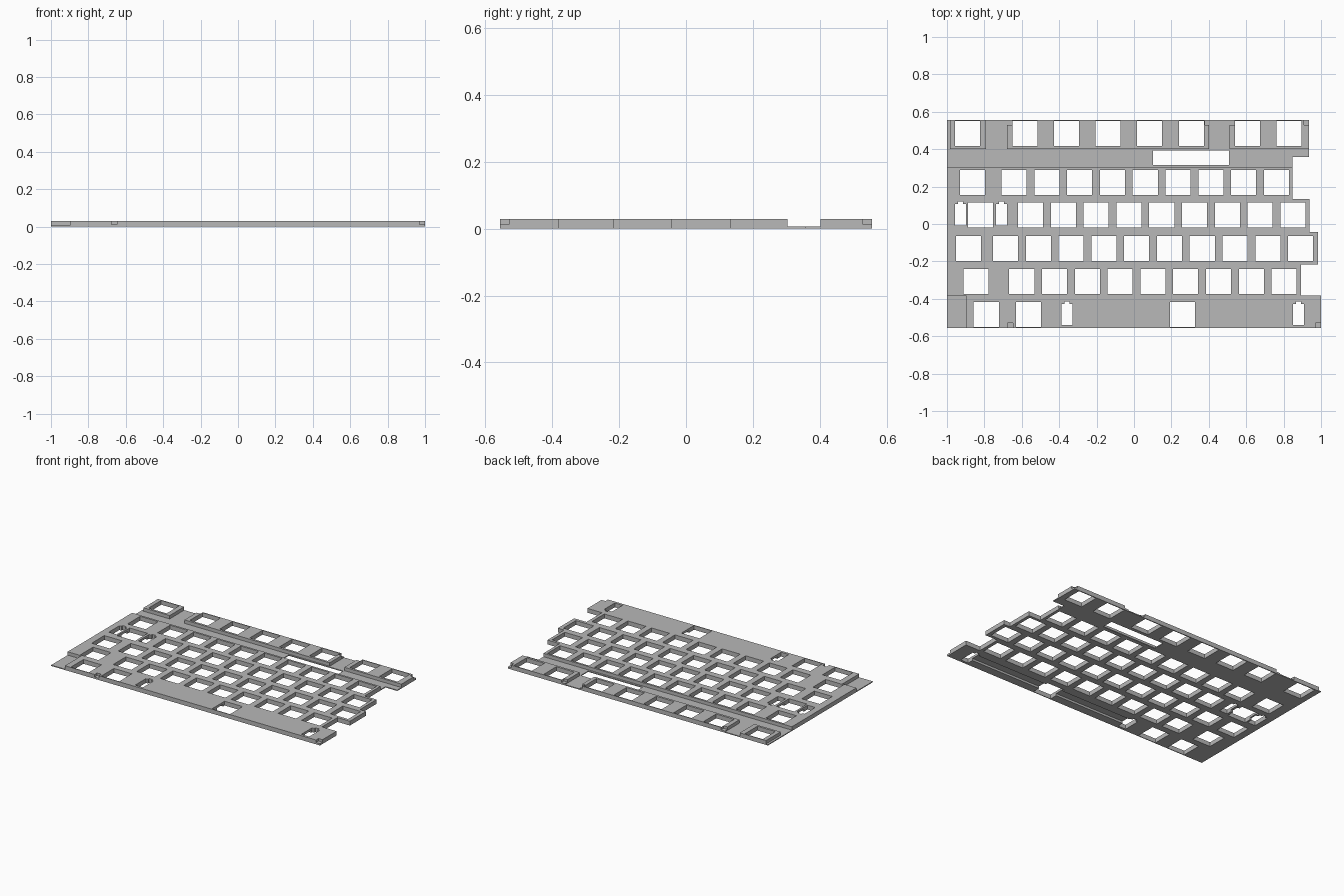
import bpy, bmesh

if "Cube" in bpy.data.objects:
    bpy.data.objects.remove(bpy.data.objects["Cube"], do_unlink=True)

TOP, THIN, EDGE = 0.029, 0.006, 0.557   # full height, thin web height, half depth
PITCH, HOLE = 0.1753, 0.134             # switch spacing and opening size
THROUGH = (-0.05, 0.1)

grey = bpy.data.materials.new("plate grey")
grey.use_nodes = True
colour = (0.48, 0.48, 0.48, 1)
grey.diffuse_color = colour
grey.node_tree.nodes["Principled BSDF"].inputs["Base Color"].default_value = colour


def rect(x0, x1, y0, y1):
    return [(x0, y0), (x1, y0), (x1, y1), (x0, y1)]


def prisms(name, outlines, z0, z1):
    """One object made of separate upright prisms."""
    bm = bmesh.new()
    for pts in outlines:
        face = bm.faces.new([bm.verts.new((x, y, z0)) for x, y in pts])
        moved = bmesh.ops.extrude_face_region(bm, geom=[face])["geom"]
        for v in moved:
            if isinstance(v, bmesh.types.BMVert):
                v.co.z = z1
    bmesh.ops.recalc_face_normals(bm, faces=bm.faces[:])
    mesh = bpy.data.meshes.new(name)
    bm.to_mesh(mesh)
    bm.free()
    mesh.materials.append(grey)
    obj = bpy.data.objects.new(name, mesh)
    bpy.context.collection.objects.link(obj)
    return obj


def cut(target, name, outlines, z0, z1):
    cutter = prisms(name, outlines, z0, z1)
    cutter.hide_render = True
    mod = target.modifiers.new(name, 'BOOLEAN')
    mod.operation, mod.solver, mod.object = 'DIFFERENCE', 'EXACT', cutter
    bpy.context.view_layer.objects.active = target
    bpy.ops.object.modifier_apply(modifier=name)
    bpy.data.objects.remove(cutter, do_unlink=True)


# Plate with a staggered right edge, listed as (x, lower y) from back to front
steps = [(0.935, 0.357), (0.848, 0.133), (0.938, -0.044),
         (0.984, -0.217), (0.892, -0.381), (1.0, -EDGE)]
outline = [(-1, -EDGE), (-1, EDGE)]
y = EDGE
for x, low in steps:
    outline += [(x, y), (x, low)]
    y = low
plate = prisms("keyboard_plate", [outline], 0, TOP)

# Thin web: strip behind the main field, with gaps between the back blocks
back, front, out = 0.402, 0.303, 0.7
comb = [(-1.1, front), (1.1, front), (1.1, back)]
for right, left in [(0.51, 0.40), (-0.68, -0.79)]:
    comb += [(right, back), (right, out), (left, out), (left, back)]
comb += [(-0.985, back), (-0.985, out), (-1.1, out)]
cut(plate, "thin_web", [comb, rect(-1.1, -0.898, -out, -0.382)], THIN, 0.1)

# Small corner notches for fasteners
notches = [rect(a, b, 0.53, out) for a, b in
           [(-0.7, -0.651), (0.379, 0.42), (0.49, 0.537), (0.91, 1.1)]]
notches += [rect(a, b, -out, -0.53) for a, b in [(-0.677, -0.646), (0.97, 1.1)]]
cut(plate, "notches", notches, 0.012, 0.1)

# Switch openings: (row centre y, single openings, start and count of even run)
rows = [
    (0.484, [-0.89, -0.583, -0.361, -0.138, 0.084, 0.307, 0.606, 0.828], 0, 0),
    (0.2225, [-0.864], -0.641, 9),
    (0.048, [-0.82], -0.553, 9),
    (-0.13, [-0.884], -0.687, 10),
    (-0.307, [-0.844], -0.60, 9),
    (-0.485, [-0.79, -0.564, 0.26], 0, 0),
]
h = HOLE / 2
holes = []
for cy, singles, start, count in rows:
    for cx in singles + [start + i * PITCH for i in range(count)]:
        holes.append(rect(cx - h, cx + h, cy - h, cy + h))


# Stabiliser openings with a small tab at the back
def stabiliser(cx, cy):
    w, n, low, top, tab = 0.029, 0.013, cy - 0.055, cy + 0.058, cy + 0.071
    return [(cx - w, low), (cx + w, low), (cx + w, top), (cx + n, top),
            (cx + n, tab), (cx - n, tab), (cx - n, top), (cx - w, top)]


holes += [stabiliser(cx, 0.048) for cx in (-0.928, -0.708)]
holes += [stabiliser(cx, -0.485) for cx in (-0.358, 0.879)]

# Long slot in the thin web
holes.append(rect(0.102, 0.507, 0.316, 0.394))
cut(plate, "openings", holes, *THROUGH)

# Underside channels for the stabiliser wires
cut(plate, "wire_channels", [rect(-0.358, 0.879, -0.50, -0.435),
                             rect(-0.928, -0.708, 0.03, 0.09)], -0.05, 0.014)

for p in plate.data.polygons:
    p.use_smooth = False
